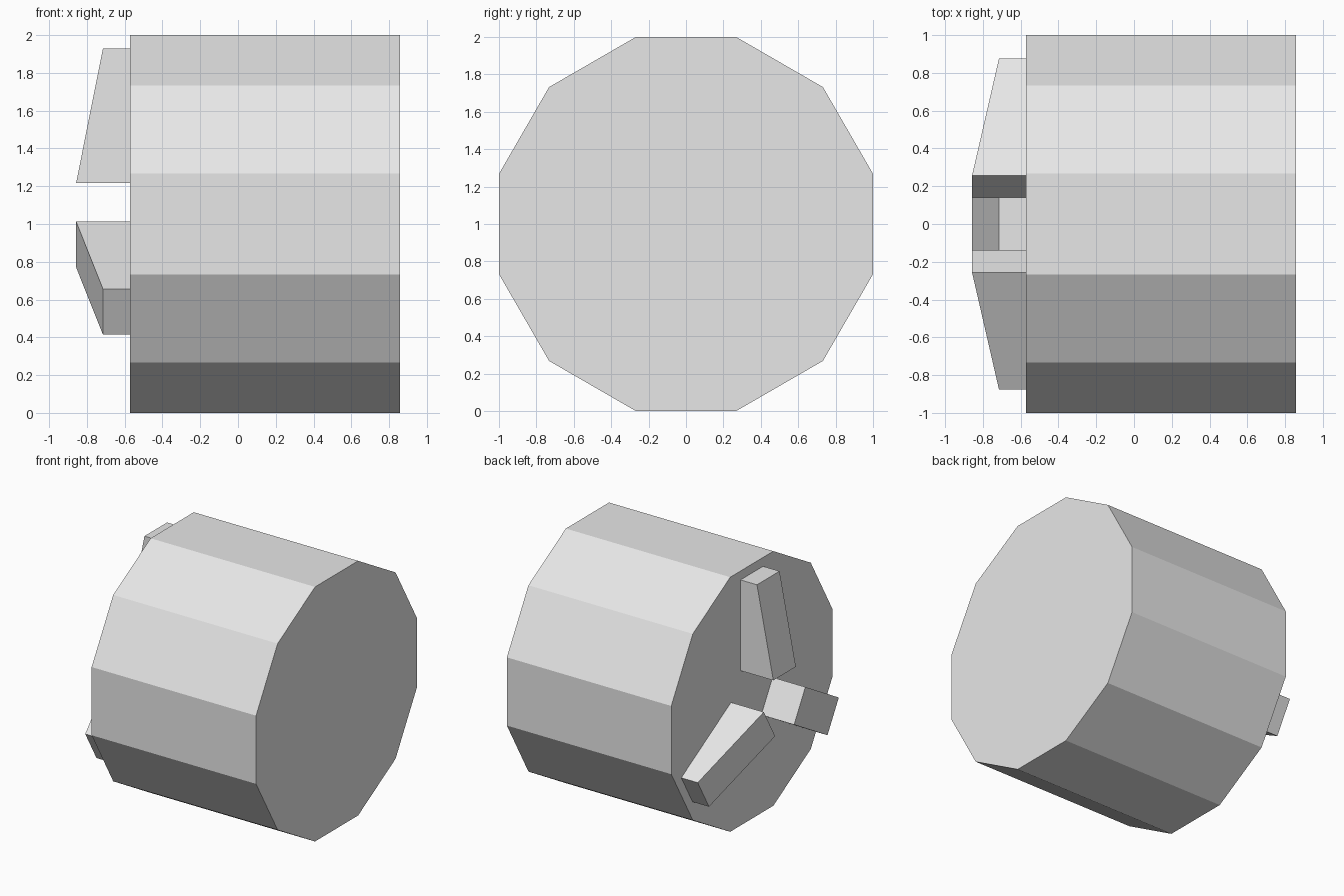
import bpy
import bmesh
from math import cos, sin, pi, radians
from mathutils import Matrix, Vector

cube = bpy.data.objects.get("Cube")
if cube:
    bpy.data.objects.remove(cube, do_unlink=True)

# Single plain grey
grey = bpy.data.materials.new("light grey")
grey.use_nodes = True
grey.diffuse_color = (0.8, 0.8, 0.8, 1)
grey.node_tree.nodes["Principled BSDF"].inputs["Base Color"].default_value = (0.8, 0.8, 0.8, 1)


def extrude_profile(name, points, offset):
    """Extrude a flat profile by an offset into a closed solid."""
    bm = bmesh.new()
    face = bm.faces.new([bm.verts.new(p) for p in points])
    result = bmesh.ops.extrude_face_region(bm, geom=[face], use_keep_orig=True)
    moved = [v for v in result["geom"] if isinstance(v, bmesh.types.BMVert)]
    bmesh.ops.translate(bm, verts=moved, vec=offset)
    bmesh.ops.recalc_face_normals(bm, faces=bm.faces)
    mesh = bpy.data.meshes.new(name)
    bm.to_mesh(mesh)
    bm.free()
    mesh.materials.append(grey)
    obj = bpy.data.objects.new(name, mesh)
    bpy.context.collection.objects.link(obj)
    return obj


CAP_X, END_X = -0.572, 0.857
SIDES = 12
AXIS = Vector((0, 0, 1))

# Twelve-sided drum lying along x, resting on a flat side
radius = 1 / cos(pi / SIDES)
ring = [(CAP_X, radius * cos((i + 0.5) * 2 * pi / SIDES),
         1 + radius * sin((i + 0.5) * 2 * pi / SIDES)) for i in range(SIDES)]
extrude_profile("drum", ring, (END_X - CAP_X, 0, 0))

# Three tapered ribs arranged radially on the end cap
HALF = 0.14
rib_profile = [(CAP_X, -HALF, 0.217), (-0.857, -HALF, 0.217),
               (-0.715, -HALF, 0.93), (CAP_X, -HALF, 0.93)]
for name, angle in (("upper_rib", 0), ("front_rib", 120), ("back_rib", 240)):
    rib = extrude_profile(name, rib_profile, (0, 2 * HALF, 0))
    rib.data.transform(Matrix.Translation(AXIS) @ Matrix.Rotation(radians(angle), 4, "X"))
